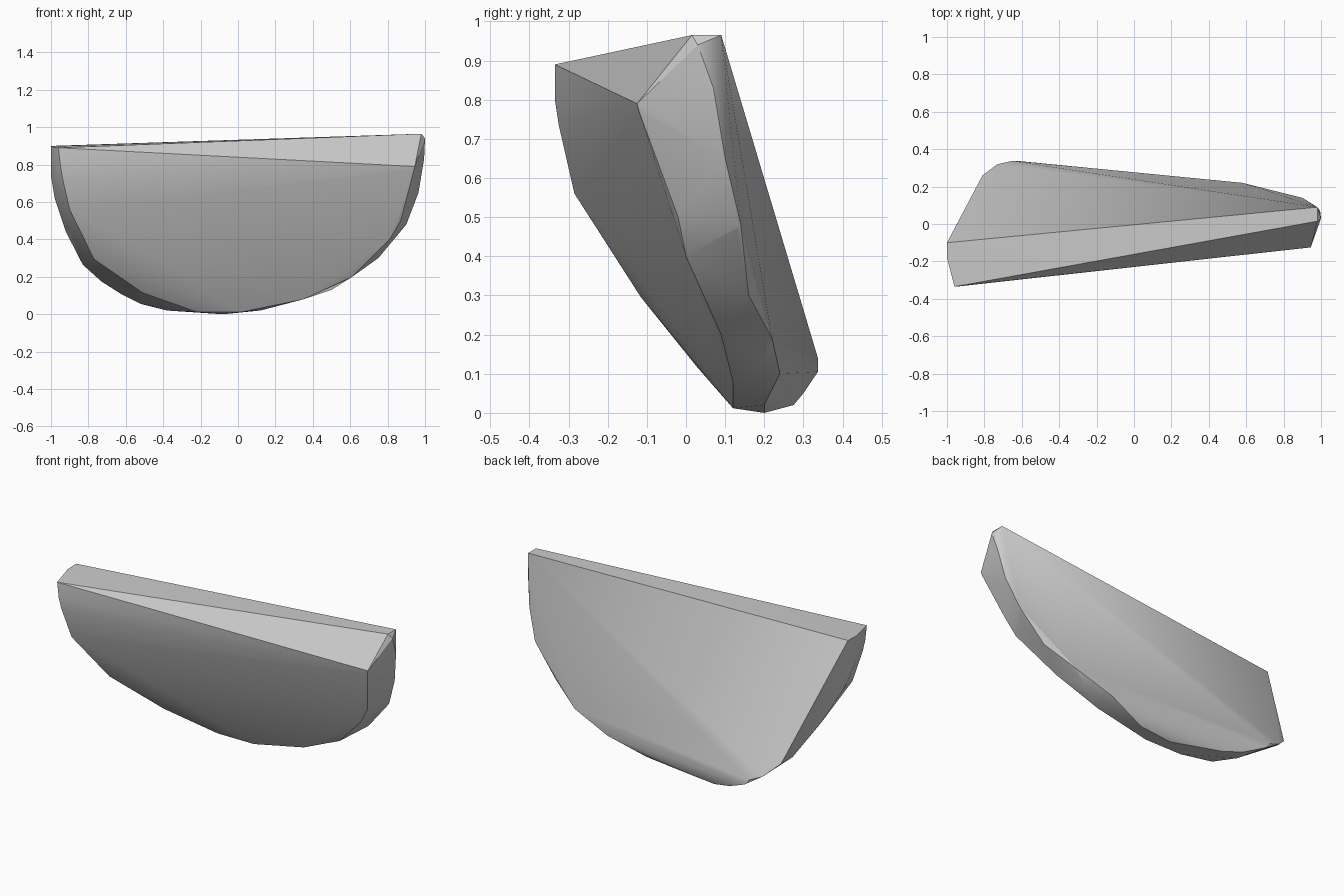
import bpy, bmesh, math

if "Cube" in bpy.data.objects:
    bpy.data.objects.remove(bpy.data.objects["Cube"])

# Rims of the tilted half-disc slab, from the left top around the bottom to the right top
front_rim = [(-.96, -.335, .89), (-.95, -.335, .80), (-.94, -.325, .735), (-.90, -.285, .56),
             (-.77, -.115, .295), (-.51, .03, .115), (-.22, .12, .012), (.02, .12, .012),
             (.35, .12, .08), (.61, .09, .20), (.81, .0, .40), (.87, -.02, .50),
             (.94, -.12, .77), (.945, -.125, .79)]
middle_rim = [(-1, -.18, .897), (-1, -.17, .74), (-.98, -.1, .62), (-.92, .04, .44),
              (-.83, .18, .265), (-.52, .22, .055), (-.28, .20, .015), (-.08, .20, .0),
              (.12, .20, .02), (.5, .19, .13), (.75, .16, .30), (.89, .13, .47),
              (.965, .10, .65), (.995, .07, .83), (1, .03, .94)]
back_rim = [(-1, -.10, .90), (-.81, .26, .25), (-.73, .32, .175), (-.65, .337, .14),
            (-.62, .337, .105), (-.5, .30, .05), (-.38, .275, .02), (.35, .24, .10),
            (.58, .22, .19), (.90, .14, .48), (.98, .09, .965), (.98, .015, .965)]

# Slab: faceted skin stretched over the rims
bm = bmesh.new()
for p in front_rim + middle_rim + back_rim:
    bm.verts.new(p)
hull = bmesh.ops.convex_hull(bm, input=bm.verts[:])
loose = {g for g in hull["geom_interior"] + hull["geom_unused"] if isinstance(g, bmesh.types.BMVert)}
bmesh.ops.delete(bm, geom=[v for v in loose if v.is_valid and not v.link_faces], context='VERTS')
bmesh.ops.recalc_face_normals(bm, faces=bm.faces[:])
mesh = bpy.data.meshes.new("half_disc_slab")
bm.to_mesh(mesh)
bm.free()
slab = bpy.data.objects.new("half_disc_slab", mesh)
bpy.context.collection.objects.link(slab)

# Smooth shading with sharp rims
bpy.context.view_layer.objects.active = slab
slab.select_set(True)
bpy.ops.object.shade_smooth_by_angle(angle=math.radians(30))
